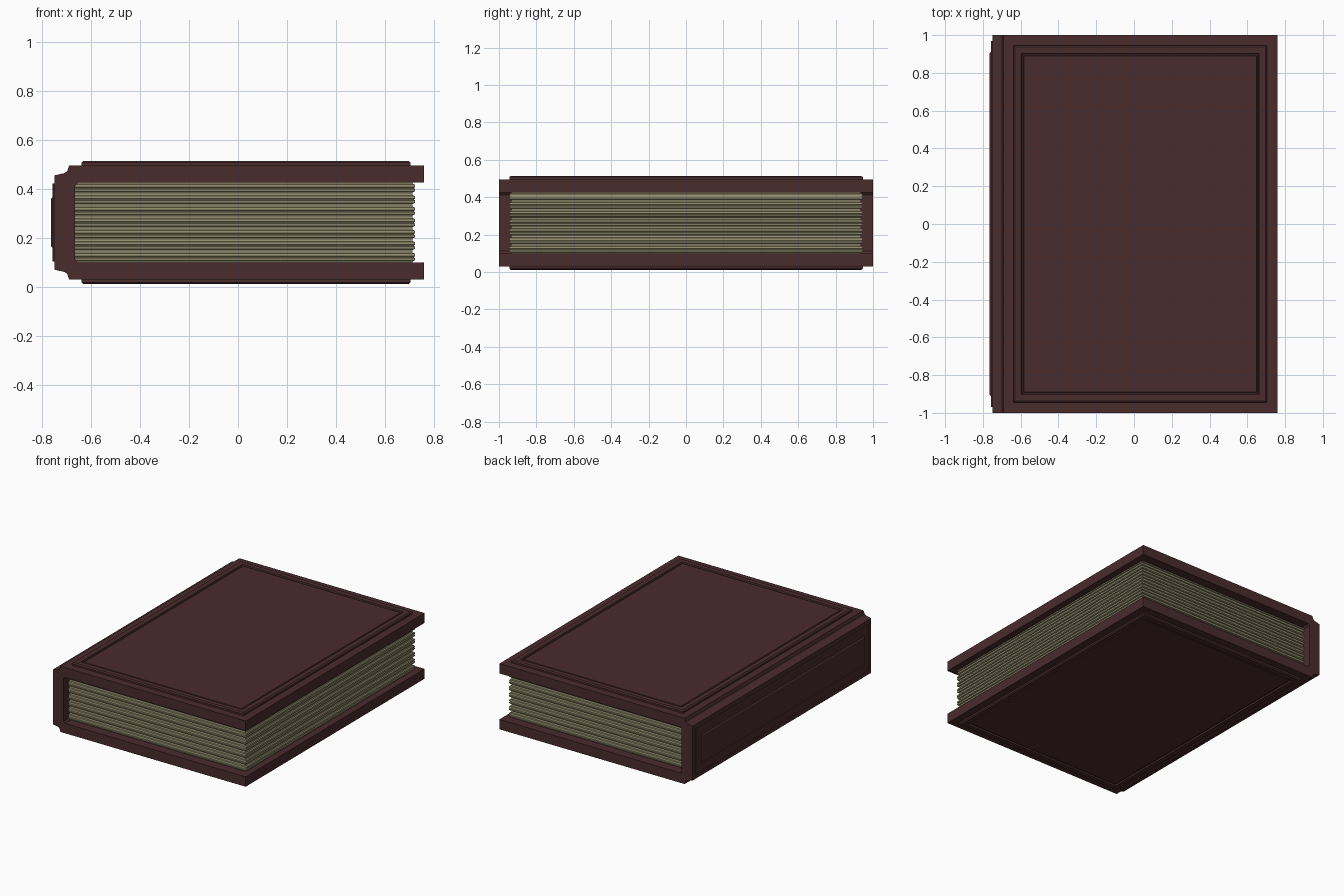
import bpy, bmesh, math
from mathutils import Vector

if "Cube" in bpy.data.objects:
    bpy.data.objects.remove(bpy.data.objects["Cube"])


def material(name, rgb):
    m = bpy.data.materials.new(name)
    m.diffuse_color = (*rgb, 1)
    m.use_nodes = True
    m.node_tree.nodes["Principled BSDF"].inputs["Base Color"].default_value = m.diffuse_color
    return m


leather = material("dark red leather", (0.068, 0.025, 0.027))
paper = material("aged paper", (0.29, 0.262, 0.155))


def finish(name, bm, mat):
    bmesh.ops.recalc_face_normals(bm, faces=bm.faces)
    mesh = bpy.data.meshes.new(name)
    bm.to_mesh(mesh)
    bm.free()
    mesh.materials.append(mat)
    ob = bpy.data.objects.new(name, mesh)
    bpy.context.collection.objects.link(ob)
    return ob


def stacked_rings(name, rings, mat):
    """Bridge closed rings of points and cap both ends."""
    bm = bmesh.new()
    loops = [[bm.verts.new(p) for p in ring] for ring in rings]
    for a, b in zip(loops, loops[1:]):
        n = len(a)
        for i in range(n):
            j = (i + 1) % n
            bm.faces.new((a[i], a[j], b[j], b[i]))
    bm.faces.new(loops[0])
    bm.faces.new(loops[-1])
    return finish(name, bm, mat)


def stepped_panel(name, centre, u, v, out, half_u, half_v, steps):
    """Rectangular plate whose steps are (inset, height) pairs."""
    c, u, v, out = map(Vector, (centre, u, v, out))
    rings = [[c + u * (su * (half_u - i)) + v * (sv * (half_v - i)) + out * h
              for su, sv in ((-1, -1), (1, -1), (1, 1), (-1, 1))]
             for i, h in steps]
    return stacked_rings(name, rings, leather)


# Cover: a C-shaped profile, mirrored about mid height and run along y
MID = 0.2625
upper = [(0.76, 0.425), (0.76, 0.495), (-0.69, 0.495), (-0.698, 0.472),
         (-0.71, 0.464), (-0.75, 0.455)]
inner = [(-0.665, 0.412), (-0.655, 0.425)]
flip = lambda pts: [(x, 2 * MID - z) for x, z in reversed(pts)]
profile = upper + flip(upper) + flip(inner) + inner
stacked_rings("cover", [[(x, y, z) for x, z in profile] for y in (-1, 1)], leather)

# Board panels: rounded raised frame, groove, then a flat field
board_steps = [(0, -0.01), (0, 0.012), (0.008, 0.019), (0.042, 0.019),
               (0.045, 0.009), (0.052, 0.009), (0.056, 0.016)]
for name, z, d in (("top_panel", 0.495, 1), ("bottom_panel", 0.03, -1)):
    stepped_panel(name, (0.033, 0, z), (1, 0, 0), (0, 1, 0), (0, 0, d),
                  0.672, 0.945, board_steps)

# Spine panel: two shallow steps
stepped_panel("spine_panel", (-0.75, 0, MID), (0, 1, 0), (0, 0, 1), (-1, 0, 0),
              0.968, 0.16, [(0, -0.01), (0, 0.006), (0.004, 0.008), (0.058, 0.008),
                            (0.061, 0.012), (0.064, 0.014)])

# Page block: repeated bumps with fine grooves on the three open edges
Z0, Z1, BUMPS = 0.098, 0.427, 7
pitch = (Z1 - Z0) / BUMPS
bump = [(0.0, 0.012), (0.14, 0.010), (0.2, 0.002), (0.42, 0.0), (0.47, 0.006),
        (0.53, 0.006), (0.58, 0.0), (0.8, 0.002), (0.86, 0.010)]
levels = [(Z0 + (k + t) * pitch, o) for k in range(BUMPS) for t, o in bump]
levels.append((Z1, 0.012))
rings = []
for z, o in levels:
    x, y = 0.724 - o, 0.946 - o
    rings.append([(-0.67, -y, z), (x, -y, z), (x, y, z), (-0.67, y, z)])
stacked_rings("pages", rings, paper)
